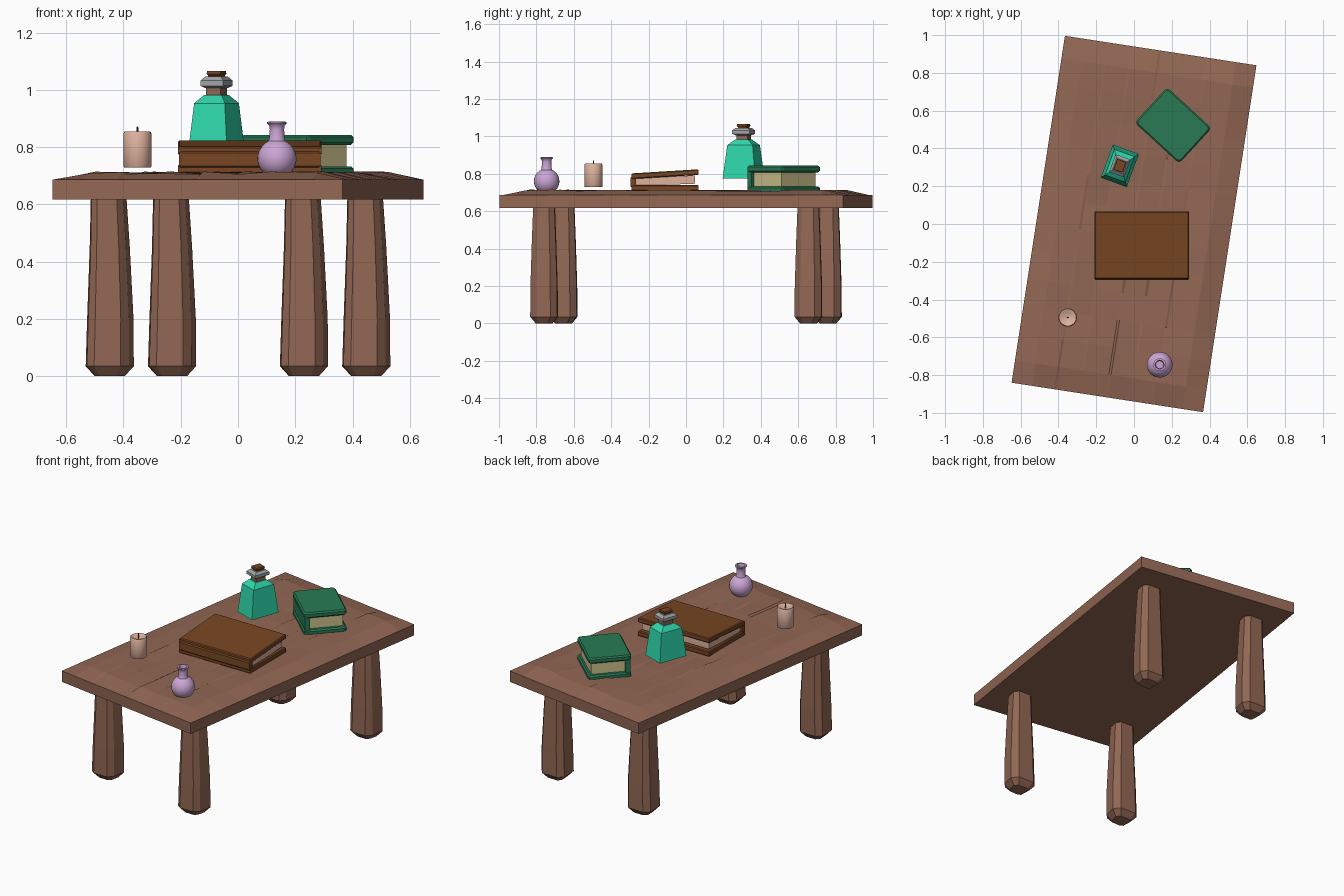
import bpy, bmesh, math, random
from mathutils import Matrix, Vector

if "Cube" in bpy.data.objects:
    bpy.data.objects.remove(bpy.data.objects["Cube"])

random.seed(4)
TILT = -math.radians(8.75)          # whole table is turned slightly
W, L = 0.513, 0.929                 # half width and half length of the table


def mat(name, r, g, b):
    m = bpy.data.materials.new(name)
    lin = [((c / 255 + 0.055) / 1.055) ** 2.4 for c in (r, g, b)]
    m.diffuse_color = (*lin, 1)
    m.use_nodes = True
    m.node_tree.nodes["Principled BSDF"].inputs["Base Color"].default_value = m.diffuse_color
    return m


WOOD = mat("wood brown", 146, 103, 84)
GREEN = mat("cover green", 40, 122, 84)
CREAM = mat("page cream", 206, 194, 140)
BROWN = mat("leather brown", 120, 70, 34)
PINK = mat("wax pink", 222, 178, 158)
LILAC = mat("lilac glass", 204, 166, 212)
TEAL = mat("teal glass", 46, 214, 170)
GREY = mat("collar grey", 160, 165, 168)
DARK = mat("wick dark", 60, 42, 34)


def finish(bm, name, material, loc=(0, 0, 0), rot=0.0, smooth=False):
    bmesh.ops.recalc_face_normals(bm, faces=bm.faces)
    me = bpy.data.meshes.new(name)
    bm.to_mesh(me)
    bm.free()
    ob = bpy.data.objects.new(name, me)
    me.materials.append(material)
    ob.location = loc
    ob.rotation_euler.z = rot
    bpy.context.collection.objects.link(ob)
    if smooth:
        bpy.ops.object.select_all(action='DESELECT')
        ob.select_set(True)
        bpy.context.view_layer.objects.active = ob
        bpy.ops.object.shade_smooth_by_angle(angle=math.radians(40))
    return ob


def loft(rings, name, material, **kw):
    """Skin a stack of equal-length point rings and cap both ends."""
    bm = bmesh.new()
    vs = [[bm.verts.new(p) for p in ring] for ring in rings]
    n = len(vs[0])
    for a, b in zip(vs, vs[1:]):
        for i in range(n):
            bm.faces.new((a[i], a[(i + 1) % n], b[(i + 1) % n], b[i]))
    bm.faces.new(vs[0][::-1])
    bm.faces.new(vs[-1])
    return finish(bm, name, material, **kw)


def lathe(profile, name, material, loc, n=24):
    rings = [[(r * math.cos(2 * math.pi * i / n), r * math.sin(2 * math.pi * i / n), z)
              for i in range(n)] for r, z in profile]
    return loft(rings, name, material, loc=loc, smooth=True)


def square_loft(levels, name, material, loc, rot):
    """levels: (half x, half y, z)"""
    rings = [[(-x, -y, z), (x, -y, z), (x, y, z), (-x, y, z)] for x, y, z in levels]
    return loft(rings, name, material, loc=loc, rot=rot)


def slab(name, material, x0, x1, y0, y1, z0, z1, loc, rot, bevel=0.0, corner=0.0, rise=0.0):
    """Box with cut upright corners, softened edges and an optional rise toward +y."""
    bm = bmesh.new()
    bmesh.ops.create_cube(bm, size=1)
    for v in bm.verts:
        v.co = ((x0, x1)[v.co.x > 0], (y0, y1)[v.co.y > 0], (z0, z1)[v.co.z > 0])
    if corner:
        up = [e for e in bm.edges if abs(e.verts[0].co.z - e.verts[1].co.z) > 1e-4]
        bmesh.ops.bevel(bm, geom=up, offset=corner, segments=2, affect='EDGES', profile=0.5)
    if bevel:
        rim = [e for e in bm.edges if abs(e.verts[0].co.z - e.verts[1].co.z) < 1e-6]
        bmesh.ops.bevel(bm, geom=rim, offset=bevel, segments=1, affect='EDGES')
    for v in bm.verts:
        v.co.z += rise * (v.co.y - y0) / (y1 - y0)
    return finish(bm, name, material, loc=loc, rot=rot)


# Table top: worn planks, slightly raised and uneven inside the rim
xs = [-W, -W + 0.11]
planks = 6
step = (2 * W - 0.22) / planks
for k in range(1, planks):
    c = -W + 0.11 + k * step + random.uniform(-0.02, 0.02)
    xs += [c - 0.006, c + 0.006]
xs += [W - 0.11, W]
ys = [-L, -L + 0.12] + [-L + 0.12 + (2 * L - 0.24) * j / 11 for j in range(1, 11)] + [L - 0.12, L]
bm = bmesh.new()
top = []
for i, x in enumerate(xs):
    row = []
    for j, y in enumerate(ys):
        rim = i in (0, len(xs) - 1) or j in (0, len(ys) - 1)
        z = 0.686 if rim else 0.709 + random.uniform(-0.005, 0.006)
        row.append(bm.verts.new((x, y, z)))
    top.append(row)
for i in range(len(xs) - 1):
    for j in range(len(ys) - 1):
        bm.faces.new((top[i][j], top[i + 1][j], top[i + 1][j + 1], top[i][j + 1]))
border = [e for e in bm.edges if e.is_boundary]
ext = bmesh.ops.extrude_edge_only(bm, edges=border)["geom"]
for v in ext:
    if isinstance(v, bmesh.types.BMVert):
        v.co.z = 0.617
bmesh.ops.contextual_create(bm, geom=[e for e in bm.edges if e.is_boundary])
finish(bm, "table_top", WOOD, rot=TILT)

# Legs: rough hewn, flared toward the foot
section = [(-0.95, -0.75), (-0.65, -1), (0.45, -1), (0.8, -0.6),
           (1, 0.45), (0.65, 0.95), (-0.6, 1), (-1, 0.6)]
levels = [(0.052, 0.045, 0.0, 0), (0.084, 0.074, 0.035, 0), (0.081, 0.073, 0.20, 0.002),
          (0.070, 0.065, 0.45, 0), (0.062, 0.058, 0.63, -0.004)]
for sx, side in ((-1, "left"), (1, "right")):
    for sy, end in ((-1, "front"), (1, "back")):
        p = Matrix.Rotation(TILT, 3, 'Z') @ Vector((sx * 0.343, sy * 0.715, 0))
        rings = [[(a * px + off, b * py, z) for px, py in section] for a, b, z, off in levels]
        loft(rings, f"{end}_{side}_leg", WOOD, loc=p)

# Green book: spine on local -y, pages showing on the other three sides
loc, rot = (0.207, 0.522, 0), math.radians(-42.5)
slab("green_book_back_cover", GREEN, -.16, .16, -.127, .127, .70, .733, loc, rot, .008, .02)
slab("green_book_front_cover", GREEN, -.16, .16, -.127, .127, .808, .843, loc, rot, .008, .02)
slab("green_book_spine", GREEN, -.155, .155, -.12, -.09, .725, .815, loc, rot)
slab("green_book_pages", CREAM, -.135, .135, -.095, .108, .73, .812, loc, rot)

# Brown book: spine at the front, lid rising toward the back
loc = (0.041, -0.111, 0)
slab("brown_book_back_cover", BROWN, -.25, .25, -.18, .178, .708, .74, loc, 0, .005)
slab("brown_book_front_cover", BROWN, -.25, .25, -.18, .178, .772, .802, loc, 0, .005, 0, .022)
slab("brown_book_spine", BROWN, -.247, .247, -.186, -.155, .728, .785, loc, 0, .006)
slab("brown_book_pages", PINK, -.235, .235, -.16, .16, .735, .779, loc, 0, 0, 0, .012)

# Candle with a sunken top and a wick
loc = (-0.351, -0.495, 0)
lathe([(.046, .729), (.049, .733), (.049, .848), (.045, .854), (.036, .852), (.02, .842)],
      "candle", PINK, loc)
lathe([(.004, .84), (.004, .862), (.002, .872)], "candle_wick", DARK, loc, 6)

# Round flask: spherical body, neck, flared lip and hollow mouth
body = [(.068 * math.sin(a), .76 - .068 * math.cos(a))
        for a in (math.radians(d) for d in range(28, 155, 9))]
neck = [(.027, .83), (.025, .862), (.027, .875), (.034, .882), (.034, .888),
        (.024, .889), (.019, .87), (.019, .80)]
lathe(body + neck, "round_flask", LILAC, (0.136, -0.745, 0))

# Tapered square bottle with neck, collar and cork
loc, rot = (-0.075, 0.308, 0), math.radians(-20)
square_loft([(.073, .093, .775), (.057, .072, .953), (.032, .038, .982)],
            "square_bottle", TEAL, loc, rot)
square_loft([(.027, .032, .978), (.027, .032, 1.015)], "square_bottle_neck", WOOD, loc, rot)
square_loft([(.03, .034, 1.006), (.042, .05, 1.014), (.042, .05, 1.032), (.03, .034, 1.046)],
            "square_bottle_collar", GREY, loc, rot)
square_loft([(.022, .025, 1.044), (.022, .025, 1.05), (.026, .03, 1.056), (.024, .028, 1.066)],
            "square_bottle_cork", BROWN, loc, rot)
